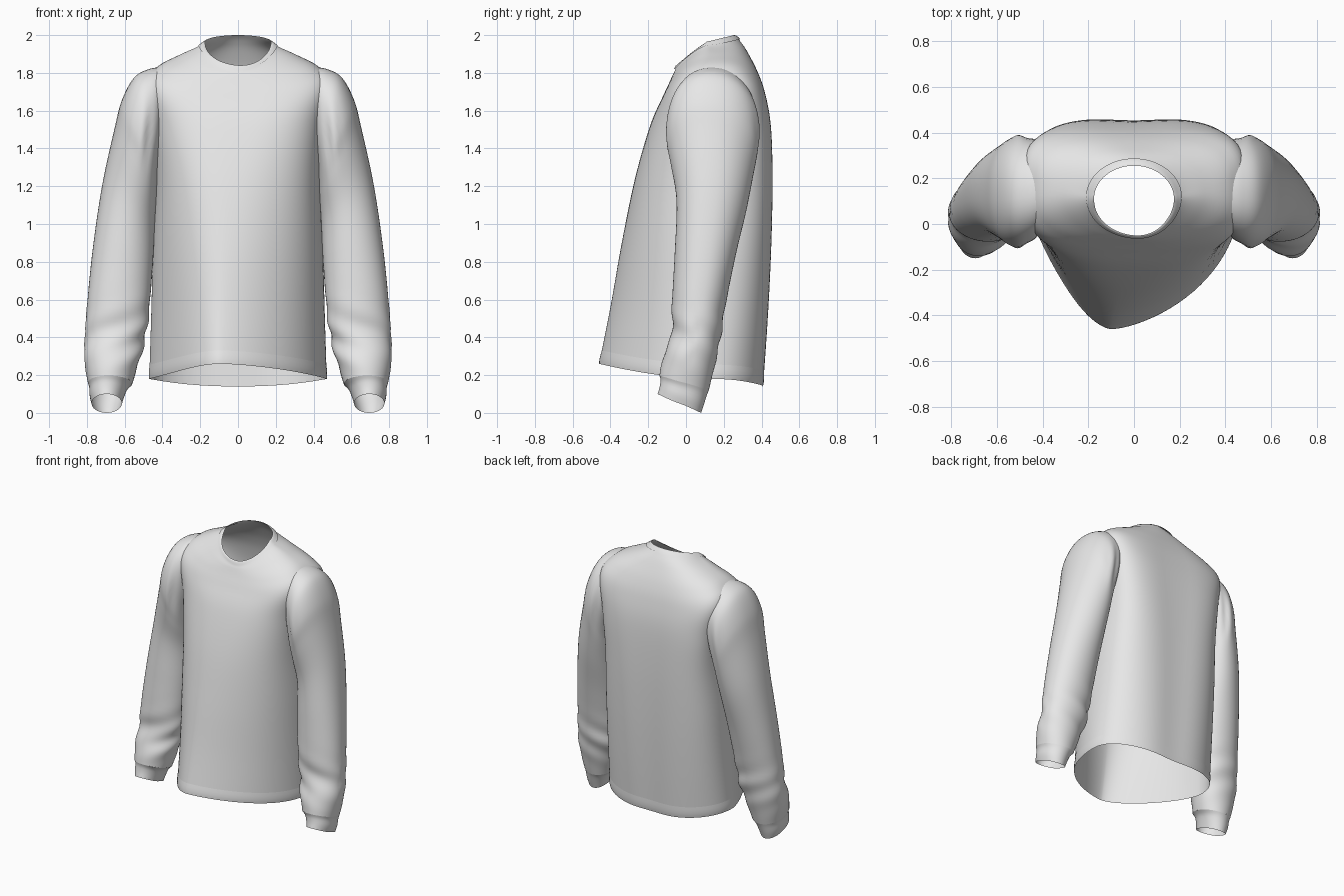
import bpy, bmesh, math
from math import sin, cos, pi, exp
from mathutils import Vector

cube = bpy.data.objects.get("Cube")
if cube:
    bpy.data.objects.remove(cube)

fabric = bpy.data.materials.new("light grey fabric")
fabric.use_nodes = True
GREY = (0.8, 0.8, 0.8, 1)
fabric.diffuse_color = GREY
fabric.node_tree.nodes["Principled BSDF"].inputs["Base Color"].default_value = GREY


def spow(v, p):
    return math.copysign(abs(v) ** p, v)


def row_at(rows, t):
    """Smooth Catmull-Rom blend through rows of section sizes, t from 0 to 1."""
    f = min(max(t, 0), 1) * (len(rows) - 1)
    i = min(int(f), len(rows) - 2)
    u = f - i
    p = [rows[min(max(i + k, 0), len(rows) - 1)] for k in (-1, 0, 1, 2)]
    return [b + u / 2 * (c - a + u * (2 * a - 5 * b + 4 * c - d + u * (3 * (b - c) + d - a)))
            for a, b, c, d in zip(*p)]


def loft(name, point, ts, sides, mirror=False):
    """Skin closed rings: point(t, angle) gives the surface."""
    bm = bmesh.new()
    rings = [[bm.verts.new(point(t, 2 * pi * k / sides)) for k in range(sides)] for t in ts]
    for a, b in zip(rings, rings[1:]):
        for k in range(sides):
            n = (k + 1) % sides
            bm.faces.new((a[k], a[n], b[n], b[k]))
    if mirror:
        bmesh.ops.scale(bm, vec=(-1, 1, 1), verts=bm.verts)
    bmesh.ops.recalc_face_normals(bm, faces=bm.faces)
    mesh = bpy.data.meshes.new(name)
    bm.to_mesh(mesh)
    bm.free()
    ob = bpy.data.objects.new(name, mesh)
    bpy.context.collection.objects.link(ob)
    mesh.materials.append(fabric)
    mesh.shade_smooth()
    return ob


def steps(n):
    return [i / n for i in range(n + 1)]


# Body sections: half width, front y, side y, back y, front z, side z, back z,
# front roundness, back roundness, sideways shift of the front fold
BODY = [
    (.47, -.46, .13, .425, .26, .18, .14, 1.35, .9, -.1),
    (.46, -.40, .14, .445, .56, .5, .48, 1.25, .8, -.09),
    (.45, -.34, .15, .46, .9, .86, .84, 1.1, .7, -.07),
    (.435, -.27, .15, .465, 1.24, 1.22, 1.2, .9, .58, -.04),
    (.45, -.19, .16, .455, 1.52, 1.5, 1.5, .7, .5, 0),
    (.49, -.125, .16, .425, 1.67, 1.73, 1.68, .64, .54, 0),
    (.43, -.09, .16, .385, 1.745, 1.83, 1.8, .72, .68, 0),
    (.31, -.07, .14, .33, 1.79, 1.895, 1.905, .9, .85, .005),
    (.21, -.06, .12, .285, 1.81, 1.94, 1.97, 1, 1, .015),
    (.175, -.05, .11, .255, 1.84, 1.965, 2.0, 1, 1, .015),
]


def body_point(t, a):
    w, yf, ys, yb, zf, zs, zb, pf, pb, shift = row_at(BODY, t)
    c, s = cos(a), sin(a)
    depth, zend, p = (yb - ys, zb, pb) if s > 0 else (ys - yf, zf, pf)
    if s < 0 < c:    # the front hangs fuller on the left
        p += 2 * shift
    x = w * spow(c, p) + (shift * s ** 4 if s < 0 else 0)
    y = ys + depth * spow(s, p)
    z = zs + (zend - zs) * abs(s) ** (2 - t ** 6)
    if s > 0:    # shallow hollow down the spine
        y -= .02 * exp(-(x / .15) ** 2) * max(0, 1 - t * 1.2)
    return Vector((x, y, z))


loft("shirt_body", body_point, steps(54), 96)


# Ribbed neck band standing a little proud of the body
def collar_point(t, a):
    v = body_point(.9 + .1 * t, a)
    out = Vector((v.x - .015, v.y - .1, .12)).normalized()
    return v + out * .007 * (1 - t ** 3)


loft("neck_band", collar_point, steps(6), 72)


# Thin hem stitch band
def hem_point(t, a):
    v = body_point(.035 * t, a)
    return v + Vector((v.x, v.y - .1, 0)).normalized() * .003 * sin(pi * t)


loft("bottom_hem", hem_point, steps(4), 96)

# Sleeve sections: outer x, outer z, inner x, inner z, front y, back y, front lift
SLEEVE = [
    (.39, 1.83, .395, 1.5, -.01, .34, .02),
    (.47, 1.82, .405, 1.38, -.065, .37, .02),
    (.55, 1.775, .42, 1.29, -.095, .385, .02),
    (.615, 1.655, .425, 1.22, -.1, .38, .02),
    (.655, 1.5, .43, 1.13, -.08, .36, .02),
    (.72, 1.2, .44, 1.0, -.05, .32, .02),
    (.77, .86, .45, .8, -.06, .26, .01),
    (.8, .56, .47, .55, -.075, .205, .01),
    (.81, .4, .49, .4, -.075, .18, .02),
    (.812, .27, .525, .27, -.12, .15, .03),
    (.795, .16, .56, .155, -.14, .12, .04),
]
CUFF = [
    (.795, .16, .56, .155, -.14, .12, .04),
    (.787, .135, .585, .13, -.135, .11, .04),
    (.785, .09, .602, .09, -.14, .095, .045),
    (.775, .05, .615, .05, -.15, .08, .05),
]


def tube_point(rows, t, a):
    xo, zo, xi, zi, yf, yb, lift = row_at(rows, t)
    c, s = cos(a), sin(a)
    return Vector(((xo + xi) / 2 + (xo - xi) / 2 * c,
                   (yf + yb) / 2 + (yb - yf) / 2 * spow(s, .9),
                   (zo + zi) / 2 + (zo - zi) / 2 * c - lift * s))


def sleeve_point(t, a):
    v = tube_point(SLEEVE, t, a)
    # diagonal creases round the elbow and forearm, and gathers at the armpit
    inner = .5 - .5 * cos(a)
    elbow = exp(-((v.z - .4) / .15) ** 2) * (.4 + .6 * inner)
    gather = exp(-((v.z - 1.45) / .15) ** 2 - ((v.x - .48) / .05) ** 2)
    push = .008 * elbow * sin(38 * v.z + 2.5 * a) + .008 * gather * sin(75 * v.x + 9 * v.z)
    return v + Vector((cos(a), sin(a), 0)) * push


for side, flip in (("left", False), ("right", True)):
    loft(side + "_sleeve", sleeve_point, steps(64), 48, flip)
    loft(side + "_cuff", lambda t, a: tube_point(CUFF, t, a), steps(9), 48, flip)
